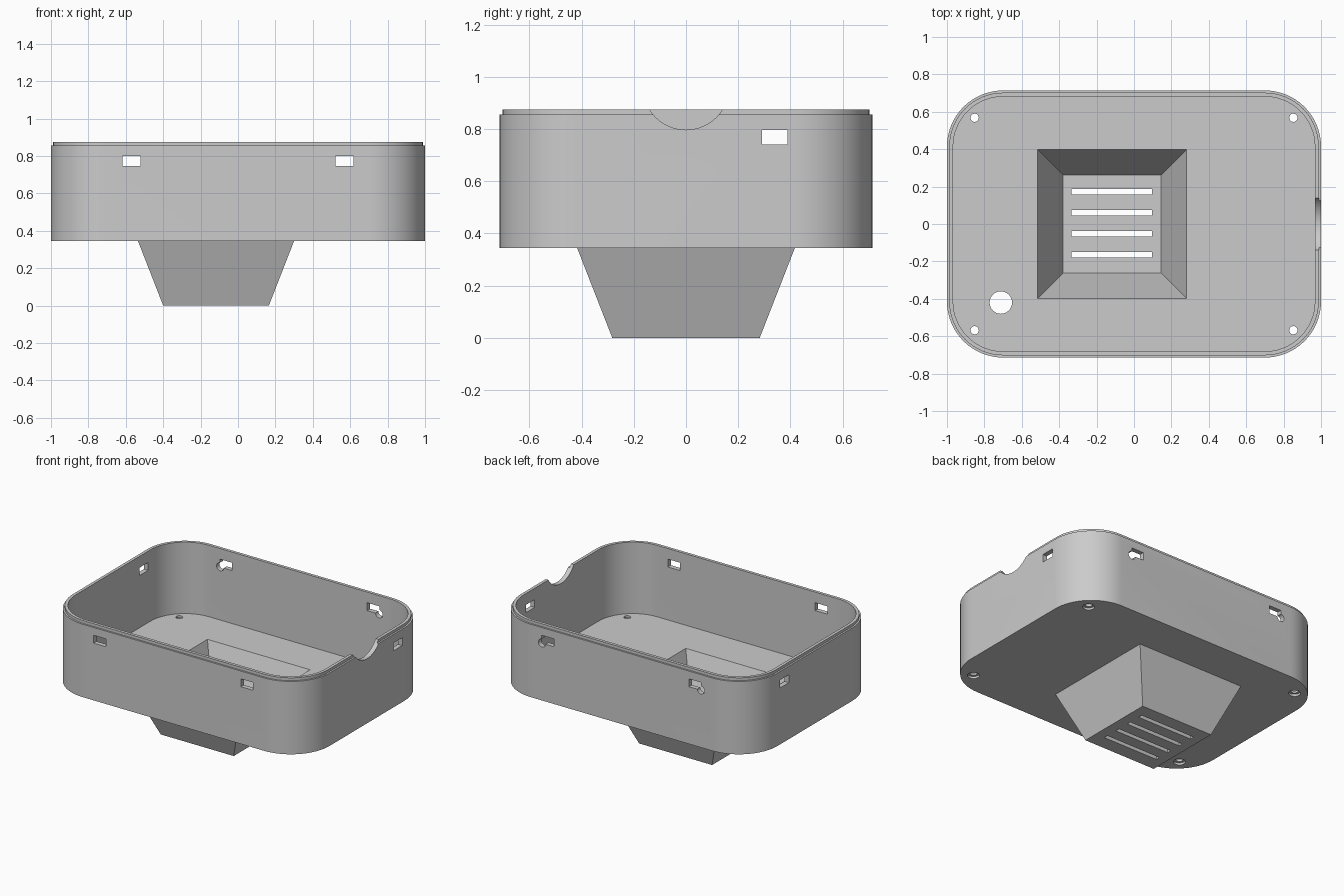
import bpy, bmesh
from math import cos, sin, pi
from mathutils import Matrix, Vector

if "Cube" in bpy.data.objects:
    bpy.data.objects.remove(bpy.data.objects["Cube"], do_unlink=True)

grey = bpy.data.materials.new("plain grey")
grey.use_nodes = True
grey.diffuse_color = (0.6, 0.6, 0.6, 1)
grey.node_tree.nodes["Principled BSDF"].inputs["Base Color"].default_value = (0.6, 0.6, 0.6, 1)

HX, HY, RADIUS = 1.0, 0.714, 0.3
BASE, STEP, RIM, FLOOR = 0.345, 0.855, 0.875, 0.03
LIP, WALL = 0.012, 0.033
HOPPER_X = -0.1175


def make_object(name, bm):
    bmesh.ops.recalc_face_normals(bm, faces=bm.faces)
    mesh = bpy.data.meshes.new(name)
    bm.to_mesh(mesh)
    bm.free()
    mesh.materials.append(grey)
    obj = bpy.data.objects.new(name, mesh)
    bpy.context.collection.objects.link(obj)
    return obj


def loft(name, rings):
    """Skin a stack of matching rings and cap both ends."""
    bm = bmesh.new()
    loops = [[bm.verts.new(p) for p in ring] for ring in rings]
    for a, b in zip(loops, loops[1:]):
        for i in range(len(a)):
            j = (i + 1) % len(a)
            bm.faces.new((a[i], a[j], b[j], b[i]))
    bm.faces.new(loops[0])
    bm.faces.new(loops[-1])
    return make_object(name, bm)


def rounded_ring(inset, z, steps=16):
    r = RADIUS - inset
    ring = []
    for k, (sx, sy) in enumerate(((1, 1), (-1, 1), (-1, -1), (1, -1))):
        for i in range(steps + 1):
            a = (k + i / steps) * pi / 2
            ring.append((sx * (HX - RADIUS) + r * cos(a),
                         sy * (HY - RADIUS) + r * sin(a), z))
    return ring


def square_ring(half, z):
    return [(HOPPER_X + sx * half, sy * half, z)
            for sx, sy in ((1, 1), (-1, 1), (-1, -1), (1, -1))]


def box(centre, size):
    bm = bmesh.new()
    bmesh.ops.create_cube(bm, size=1, matrix=Matrix.Translation(centre) @ Matrix.Diagonal((*size, 1)))
    return make_object("box_cutter", bm)


def cylinder(centre, r, depth, axis="Z", sides=32):
    turn = Vector((0, 0, 1)).rotation_difference(
        Vector([float(axis == a) for a in "XYZ"])).to_matrix().to_4x4()
    bm = bmesh.new()
    bmesh.ops.create_cone(bm, cap_ends=True, segments=sides, radius1=r, radius2=r,
                          depth=depth, matrix=Matrix.Translation(centre) @ turn)
    return make_object("round_cutter", bm)


def combine(target, other, operation="DIFFERENCE"):
    mod = target.modifiers.new("combine", "BOOLEAN")
    mod.operation, mod.solver, mod.object = operation, "EXACT", other
    bpy.context.view_layer.objects.active = target
    bpy.ops.object.modifier_apply(modifier=mod.name)
    bpy.data.objects.remove(other, do_unlink=True)


# Open tray with a stepped rim
case = loft("case_tray", [
    rounded_ring(0, BASE), rounded_ring(0, STEP),
    rounded_ring(LIP, STEP), rounded_ring(LIP, RIM),
    rounded_ring(WALL, RIM), rounded_ring(WALL, BASE + FLOOR)])

# Tapered hollow hopper under the floor
SLOPE, LOW, INNER = 0.391, 0.2825, 0.2625
top = BASE + FLOOR / 2
combine(case, loft("hopper", [square_ring(LOW, 0), square_ring(LOW + SLOPE * top, top)]), "UNION")
combine(case, loft("hopper_hollow", [square_ring(INNER, FLOOR),
                                     square_ring(INNER + SLOPE * 0.37, FLOOR + 0.37)]))

# Vent slots in the hopper bottom
for i in range(4):
    combine(case, box((-0.12, 0.173 - 0.1125 * i, 0), (0.43, 0.03, 0.2)))

# Countersunk screw holes and the cable hole in the floor
for sx in (-1, 1):
    for sy in (-1, 1):
        combine(case, cylinder((sx * 0.852, sy * 0.568, BASE), 0.022, 0.2))
        combine(case, cylinder((sx * 0.852, sy * 0.568, BASE), 0.038, 0.03))
combine(case, cylinder((-0.712, -0.42, BASE), 0.06, 0.2))

# Latch slots through opposite walls
for sx in (-1, 1):
    combine(case, box((sx * 0.57, 0, 0.773), (0.095, 2, 0.055)))
    # Round release hole at the outer lower corner, back wall only
    combine(case, cylinder((sx * 0.615, HY, 0.747), 0.028, 0.2, "Y"))
combine(case, box((0, 0.34, 0.768), (3, 0.096, 0.055)))

# Curved notch in one end wall
combine(case, cylinder((HX, 0, 0.962), 0.165, 0.2, "X", 64))

bpy.ops.object.select_all(action="DESELECT")
case.select_set(True)
bpy.context.view_layer.objects.active = case
bpy.ops.object.shade_smooth_by_angle()
